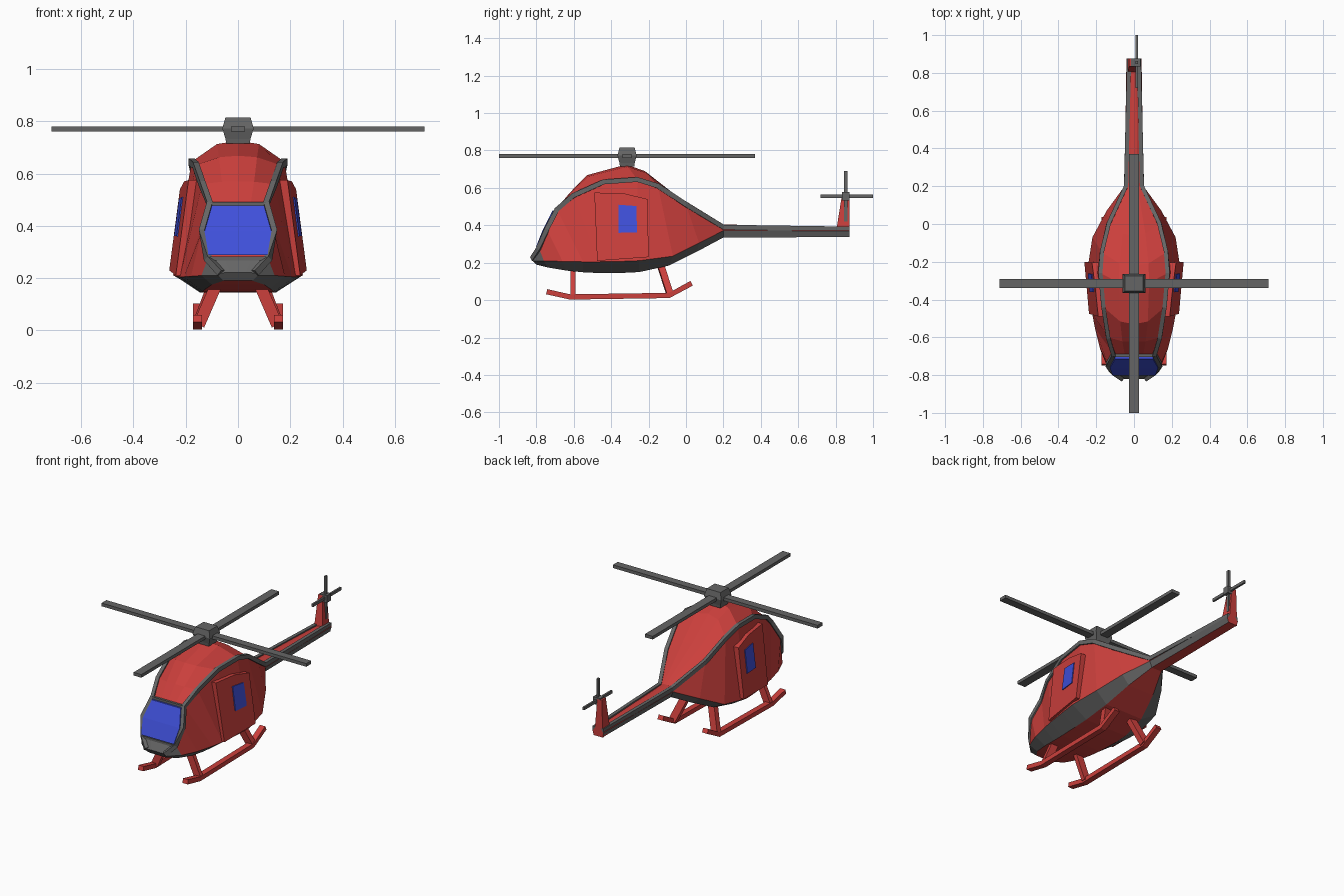
import bpy, bmesh
from mathutils import Vector

if "Cube" in bpy.data.objects:
    bpy.data.objects.remove(bpy.data.objects["Cube"])


def material(name, rgb):
    m = bpy.data.materials.new(name)
    m.diffuse_color = (*rgb, 1)
    m.use_nodes = True
    m.node_tree.nodes["Principled BSDF"].inputs["Base Color"].default_value = m.diffuse_color
    return m


RED = material("red_paint", (0.6, 0.05, 0.045))
BLUE = material("blue_glass", (0.05, 0.08, 0.7))
GREY = material("dark_grey", (0.13, 0.13, 0.13))


def build(name, verts, faces, *mats):
    me = bpy.data.meshes.new(name)
    me.from_pydata([tuple(v) for v in verts], [], faces)
    bm = bmesh.new()
    bm.from_mesh(me)
    bmesh.ops.recalc_face_normals(bm, faces=bm.faces)
    bm.to_mesh(me)
    bm.free()
    for m in mats:
        me.materials.append(m)
    ob = bpy.data.objects.new(name, me)
    bpy.context.collection.objects.link(ob)
    return ob


def loft(name, rings, *mats):
    n = len(rings[0])
    verts = [v for r in rings for v in r]
    faces = [(i * n + j, i * n + (j + 1) % n, (i + 1) * n + (j + 1) % n, (i + 1) * n + j)
             for i in range(len(rings) - 1) for j in range(n)]
    faces += [tuple(range(n)), tuple(range(len(verts) - n, len(verts)))]
    return build(name, verts, faces, *mats)


def sweep(name, pts, w, h, mat, up=(0, 0, 1)):
    """Rectangular bar along a path; w is sideways, h is along up."""
    pts = [Vector(p) for p in pts]
    rings = []
    for i, p in enumerate(pts):
        t = (pts[min(i + 1, len(pts) - 1)] - pts[max(i - 1, 0)]).normalized()
        s = t.cross(Vector(up)).normalized()
        n = s.cross(t)
        rings.append([p + s * a * w / 2 + n * b * h / 2
                      for a, b in ((-1, -1), (1, -1), (1, 1), (-1, 1))])
    return loft(name, rings, mat)


def box(name, c, size, mat):
    x, y, z = (s / 2 for s in size)
    return loft(name, [[(c[0] + a * x, c[1] + b * y, c[2] + k * z)
                        for a, b in ((-1, -1), (1, -1), (1, 1), (-1, 1))] for k in (-1, 1)], mat)


def mirrored(ob):
    ob.modifiers.new("mirror", 'MIRROR')
    return ob


# Fuselage stations: keel edge, chine, roof edge, roof centre (y, z)
stations = [
    ((.055, -.80, .19), (.075, -.82, .21), (.065, -.82, .22), (-.822, .222)),
    ((.10, -.74, .175), (.14, -.76, .21), (.115, -.785, .275), (-.79, .275)),
    ((.125, -.64, .158), (.18, -.66, .207), (.138, -.745, .38), (-.75, .38)),
    ((.135, -.55, .149), (.207, -.55, .205), (.108, -.69, .485), (-.695, .485)),
    ((.14, -.47, .145), (.222, -.47, .205), (.137, -.60, .56), (-.625, .57)),
    ((.145, -.35, .145), (.238, -.35, .207), (.162, -.44, .632), (-.53, .668)),
    ((.145, -.25, .15), (.248, -.25, .211), (.178, -.26, .645), (-.32, .725)),
    ((.13, -.09, .185), (.22, -.07, .235), (.17, -.15, .61), (-.22, .69)),
    ((.09, .06, .26), (.145, .07, .305), (.135, 0, .51), (-.06, .565)),
    ((.035, .20, .335), (.05, .20, .372), (.042, .20, .39), (.20, .405)),
    ((.03, .875, .337), (.04, .875, .37), (.026, .875, .38), (.875, .386)),
]
rings = []
for k, c, u, (ty, tz) in stations:
    r = (u[0] * .45, u[1] * .15 + ty * .85, u[2] * .15 + tz * .85)
    half = [k, c, u, r]
    rings.append(half + [(0, ty, tz)] + [(-x, y, z) for x, y, z in reversed(half)])
body = loft("fuselage", rings, RED, GREY)
# Grey lower trim bands and nose panel
for p in body.data.polygons:
    i, j = divmod(p.index, 9)
    if i < 10 and j in (0, 7) or i == 0 and j != 8 or p.index == 90:
        p.material_index = 1

# Raised roof rails and windscreen frame
mirrored(sweep("roof_rail", [s[2] for s in stations], .022, .026, GREY))
for nm, s in (("windscreen_sill", stations[1]), ("windscreen_header", stations[3])):
    x, y, z = s[2]
    sweep(nm, [(-x, y - .006, z), (x, y - .006, z)], .014, .014, GREY)

# Windscreen
rows = [(.113, -.785, .288), (.128, -.748, .38), (.10, -.698, .478)]
loft("windscreen", [[(-x, y - .016, z), (x, y - .016, z), (x, y + .02, z), (-x, y + .02, z)]
                    for x, y, z in rows], BLUE)


# Doors and their windows lie on the leaning side plane
def side_panel(name, outline, lift, depth, mat):
    rings = [[(.265 + d + .1 * (y + .2) - .13 * (z - .215), y, z) for y, z in outline]
             for d in (lift, lift - depth)]
    return mirrored(loft(name, rings, mat))


side_panel("door", [(-.475, .21), (-.20, .23), (-.205, .54), (-.33, .57), (-.49, .575)], 0, .045, RED)
side_panel("door_window", [(-.36, .36), (-.262, .362), (-.265, .503), (-.36, .51)], .005, .02, BLUE)

# Landing skids and struts
mirrored(sweep("skid", [(.155, -.745, .045), (.155, -.62, .017), (.155, -.09, .025), (.155, .03, .09)],
               .036, .028, RED))
mirrored(sweep("front_strut", [(.15, -.605, .02), (.085, -.605, .17)], .045, .026, RED, (0, 1, 0)))
mirrored(sweep("rear_strut", [(.15, -.085, .03), (.085, -.14, .20)], .045, .035, RED, (0, 1, 0)))

# Tail fin
loft("tail_fin", [[(a, .80, .35), (b, .835, .57), (b, .875, .57), (a, .875, .337)]
                  for a, b in ((-.034, -.026), (.026, .005))], RED)

# Tail rotor
box("tail_rotor_hub", (.01, .855, .555), (.05, .04, .045), GREY)
box("tail_blade_long", (.014, .86, .555), (.012, .28, .018), GREY)
box("tail_blade_upright", (.014, .855, .555), (.012, .018, .27), GREY)

# Main rotor with a bulged hub
HUB = -.315
loft("rotor_hub", [[(a * r, HUB + b * r * .85, z) for a, b in ((-1, -1), (1, -1), (1, 1), (-1, 1))]
                   for r, z in ((.045, .715), (.048, .733), (.06, .773), (.048, .815))], GREY)
box("rotor_blade_across", (0, HUB, .77), (1.426, .048, .02), GREY)
box("rotor_blade_along", (0, HUB, .77), (.054, 1.37, .02), GREY)
